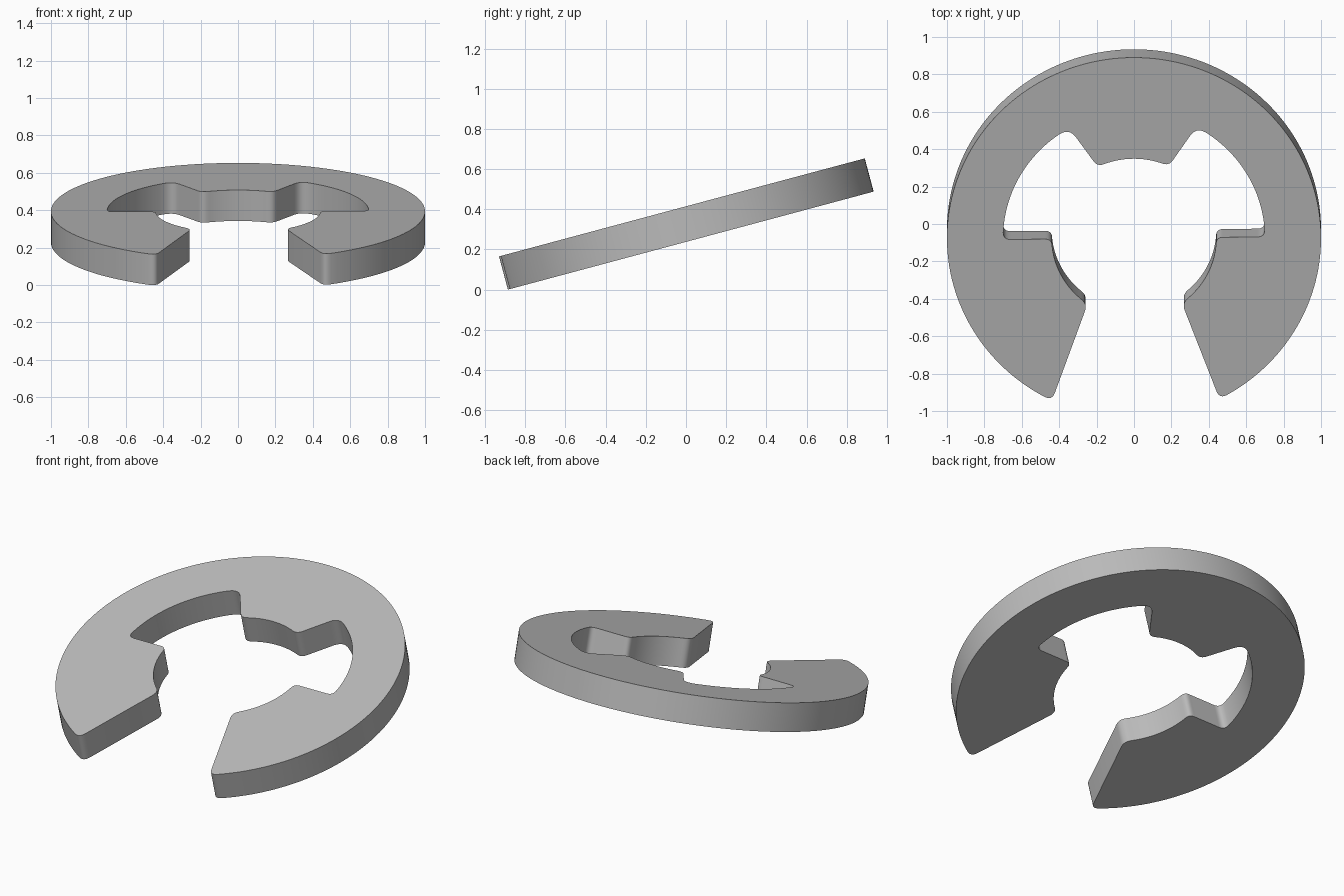
import bpy, bmesh
from math import radians, degrees, cos, sin
from mathutils import Matrix, Vector

cube = bpy.data.objects.get("Cube")
if cube:
    bpy.data.objects.remove(cube)

THICKNESS = 0.171
TILT = radians(15)
SPIN = radians(0.6)

# Corners of one half of the ring: radius, angle in degrees, rounding length
HALF = [
    (0.44, 64.4, 0.04),    # back tab
    (0.70, 61.0, 0.06),    # outer end of tab flank
    (0.70, 0.0, 0.04),     # outer end of side step
    (0.44, 0.0, 0.035),    # inner end of side step
    (0.44, -55.1, 0.045),  # inner end of opening
    (1.00, -63.4, 0.045),  # outer end of opening
]


def polar(r, a):
    return Vector((r * cos(radians(a)), r * sin(radians(a))))


def side(start, end):
    """Points along an arc (equal radii) or a line, trimmed for the rounding."""
    (r0, a0, d0), (r1, a1, d1) = start, end
    if r0 == r1:
        way = 1 if a1 > a0 else -1
        a0 += way * degrees(d0 / r0)
        a1 -= way * degrees(d1 / r0)
        n = max(8, int(abs(a1 - a0) / 2))
        return [polar(r0, a0 + (a1 - a0) * i / n) for i in range(n + 1)]
    p, q = polar(r0, a0), polar(r1, a1)
    u = (q - p).normalized()
    return [p + u * d0, q - u * d1]


def rounding(p, corner, q, n=6):
    """Curved points between two trimmed sides."""
    ts = [i / n for i in range(1, n)]
    return [p * (1 - t) ** 2 + corner * 2 * t * (1 - t) + q * t * t for t in ts]


# Closed outline with mirrored half
corners = HALF + [(r, 180 - a, d) for r, a, d in reversed(HALF)]
count = len(corners)
sides = [side(corners[i], corners[(i + 1) % count]) for i in range(count)]
outline = []
for i in range(count):
    nxt = (i + 1) % count
    outline += sides[i]
    outline += rounding(sides[i][-1], polar(*corners[nxt][:2]), sides[nxt][0])

# Flat plate extruded downward
bm = bmesh.new()
top = bm.faces.new([bm.verts.new((p.x, p.y, 0)) for p in outline])
ext = bmesh.ops.extrude_face_region(bm, geom=[top], use_keep_orig=True)
lower = [g for g in ext["geom"] if isinstance(g, bmesh.types.BMVert)]
bmesh.ops.translate(bm, verts=lower, vec=(0, 0, -THICKNESS))
bmesh.ops.recalc_face_normals(bm, faces=bm.faces)

# Tilt into place
place = (Matrix.Translation((0, -0.076, 0.396))
         @ Matrix.Rotation(TILT, 4, 'X') @ Matrix.Rotation(SPIN, 4, 'Z'))
bm.transform(place)
base = min(v.co.z for v in bm.verts)
bmesh.ops.translate(bm, verts=bm.verts, vec=(0, 0, -base))

# Smooth walls with crisp rims
for f in bm.faces:
    f.smooth = True
for e in bm.edges:
    e.smooth = e.calc_face_angle(0) < radians(30)

mesh = bpy.data.meshes.new("retaining_ring")
bm.to_mesh(mesh)
bm.free()
ring = bpy.data.objects.new("retaining_ring", mesh)
bpy.context.collection.objects.link(ring)

# Grey metal
mat = bpy.data.materials.new("grey_metal")
mat.use_nodes = True
colour = (0.5, 0.5, 0.5, 1)
mat.diffuse_color = colour
mat.node_tree.nodes["Principled BSDF"].inputs["Base Color"].default_value = colour
mesh.materials.append(mat)
